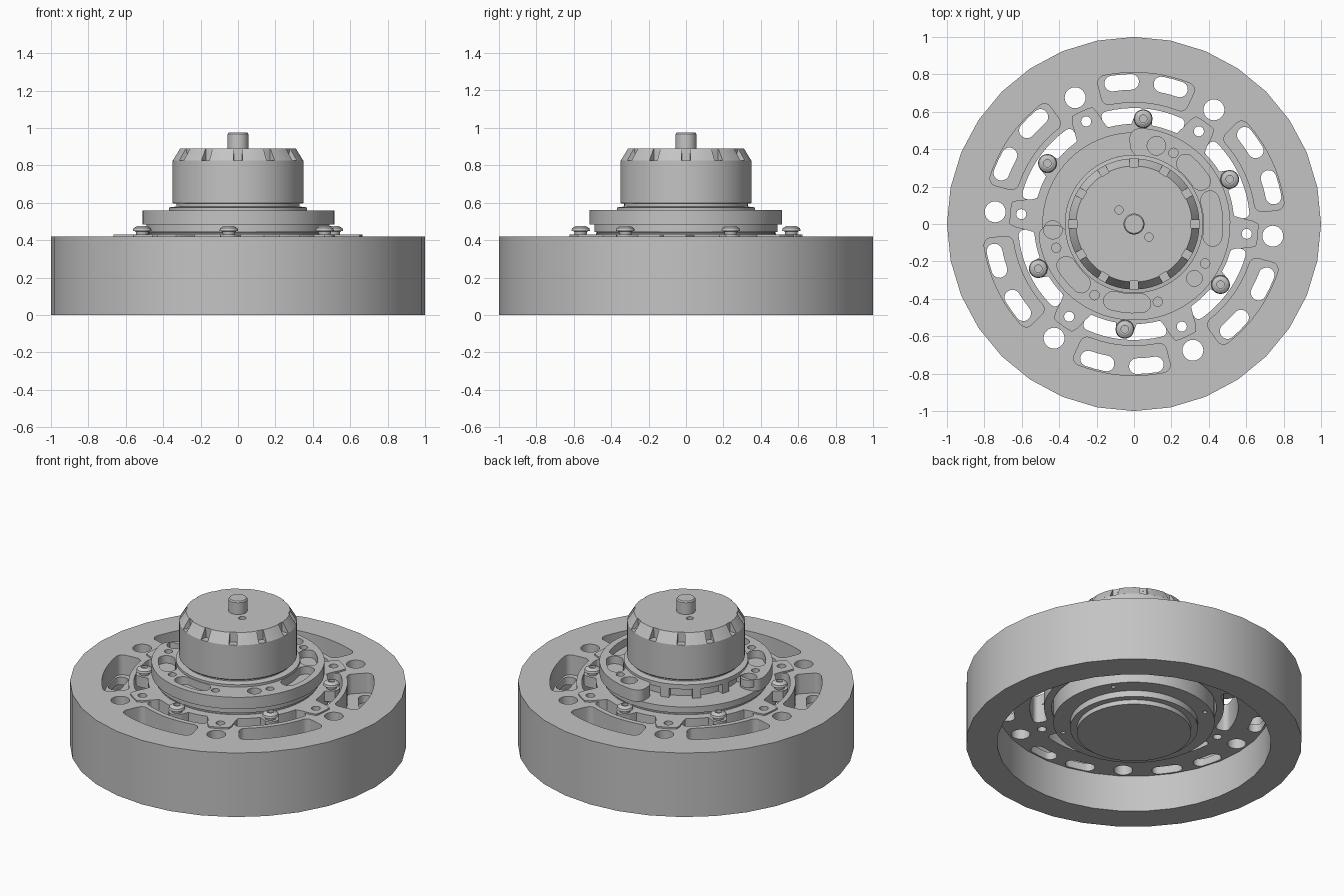
import bpy, bmesh
from math import pi, cos, sin, radians, sqrt

cube = bpy.data.objects.get("Cube")
if cube:
    bpy.data.objects.remove(cube, do_unlink=True)

metal = bpy.data.materials.new("light grey metal")
metal.use_nodes = True
grey = (0.55, 0.55, 0.55, 1)
metal.diffuse_color = grey
metal.node_tree.nodes["Principled BSDF"].inputs["Base Color"].default_value = grey


def finish(name, mesh):
    """Weld, orient, colour and shade a mesh, then link it."""
    bm = bmesh.new()
    bm.from_mesh(mesh)
    bmesh.ops.remove_doubles(bm, verts=bm.verts, dist=1e-5)
    bmesh.ops.recalc_face_normals(bm, faces=bm.faces)
    bm.to_mesh(mesh)
    bm.free()
    mesh.materials.clear()
    mesh.materials.append(metal)
    obj = bpy.data.objects.new(name, mesh)
    bpy.context.collection.objects.link(obj)
    bpy.ops.object.select_all(action='DESELECT')
    obj.select_set(True)
    bpy.context.view_layer.objects.active = obj
    bpy.ops.object.shade_smooth_by_angle(angle=radians(30))
    return obj


def polar(r, deg):
    return r * cos(radians(deg)), r * sin(radians(deg))


def circle(r, n=64, at=(0, 0)):
    return [(at[0] + r * cos(2 * pi * i / n), at[1] + r * sin(2 * pi * i / n)) for i in range(n)]


def sector(r0, r1, mid, half, corner):
    """Rounded ring sector; a large corner makes a curved slot."""
    rm, h = (r0 + r1) / 2, (r1 - r0) / 2
    w = radians(half) * rm
    c = min(corner, h, w)
    pts = []
    for k, (sx, sy) in enumerate(((1, 1), (-1, 1), (-1, -1), (1, -1))):
        for j in range(7):
            a = pi / 2 * (k + j / 6)
            pts.append((sx * (w - c) + c * cos(a), sy * (h - c) + c * sin(a)))
    dense = []
    for (x0, y0), (x1, y1) in zip(pts, pts[1:] + pts[:1]):
        steps = max(1, int(abs(x1 - x0) / 0.04))
        if abs(x1 - x0) + abs(y1 - y0) < 1e-6:
            continue
        dense += [(x0 + (x1 - x0) * i / steps, y0 + (y1 - y0) * i / steps) for i in range(steps)]
    return [polar(rm + y, mid + x / rm * 180 / pi) for x, y in dense]


def plate(name, z0, z1, loops):
    """Flat plate from an outline and its holes."""
    curve = bpy.data.curves.new(name, 'CURVE')
    curve.dimensions = '2D'
    curve.fill_mode = 'BOTH'
    curve.extrude = (z1 - z0) / 2
    for loop in loops:
        s = curve.splines.new('POLY')
        s.points.add(len(loop) - 1)
        for p, (x, y) in zip(s.points, loop):
            p.co = (x, y, 0, 1)
        s.use_cyclic_u = True
    temp = bpy.data.objects.new(name + "_outline", curve)
    bpy.context.collection.objects.link(temp)
    graph = bpy.context.evaluated_depsgraph_get()
    mesh = bpy.data.meshes.new_from_object(temp.evaluated_get(graph))
    bpy.data.objects.remove(temp, do_unlink=True)
    for v in mesh.vertices:
        v.co.z += (z0 + z1) / 2
    return finish(name, mesh)


def lathe(name, profile, n=64, start=0, sweep=360, at=(0, 0), closed=False):
    """Turn a radius and height profile about the vertical."""
    full, m = sweep == 360, len(profile)
    rings = n if full else n + 1
    verts, faces = [], []
    for i in range(rings):
        for r, z in profile:
            x, y = polar(r, start + sweep * i / n)
            verts.append((x + at[0], y + at[1], z))
    for i in range(n):
        a, b = i * m, ((i + 1) % rings) * m
        for j in range(m if closed else m - 1):
            k = (j + 1) % m
            faces.append((a + j, b + j, b + k, a + k))
    if not full:
        faces += [tuple(range(m)), tuple(range((rings - 1) * m, rings * m))]
    mesh = bpy.data.meshes.new(name)
    mesh.from_pydata(verts, [], faces)
    return finish(name, mesh)


spokes = [60 * k - 5 for k in range(6)]
bays = [60 * k + 25 for k in range(6)]

# Wheel: rim, spoked body and slotted web
lathe("wheel_rim", [(0.815, 0), (1, 0), (1, 0.42), (0.815, 0.42)], n=32, closed=True)
common = [circle(0.49)]
for a in spokes:
    common += [circle(0.056, 24, polar(0.745, a)), circle(0.027, 16, polar(0.605, a))]
for a in bays:
    common.append(sector(0.535, 0.62, a, 22, 0.03))
pockets = [sector(0.652, 0.81, a, 19.5, 0.04) for a in bays]
slots = [sector(0.718, 0.802, a + d, 7, 0.042) for a in bays for d in (-10, 10)]
plate("wheel_spokes", 0.29, 0.42, [circle(0.816)] + common + pockets)
plate("wheel_web", 0.24, 0.29, [circle(0.816)] + common + slots)


# Hub flange with six arms and six screw tabs
def flange_radius(deg):
    d = abs((deg + 35) % 60 - 30)
    t = min(1, max(0, (d - 5) / 5))
    r = 0.535 + 0.13 * (1 - t * t * (3 - 2 * t))
    e = radians(30 - d)
    if 0.565 * sin(e) < 0.05:
        r = max(r, 0.565 * cos(e) + sqrt(0.05 ** 2 - (0.565 * sin(e)) ** 2))
    return r


star = [polar(flange_radius(a * 1.5), a * 1.5) for a in range(240)]
plate("hub_flange", 0.36, 0.43, [star, circle(0.47)] +
      [circle(0.027, 16, polar(0.605, a)) for a in spokes])

# Screws with sockets
head = [(0.03, 0.42), (0.035, 0.447), (0.05, 0.45), (0.046, 0.464), (0.028, 0.475),
        (0.02, 0.475), (0.02, 0.46), (0, 0.46)]
for i, a in enumerate(bays):
    lathe("hub_screw_%d" % (i + 1), head, n=20, at=polar(0.565, a))

# Hub cup and its underside
lathe("hub_cup", [(0, 0.07), (0.34, 0.07), (0.34, 0.1), (0.38, 0.1), (0.38, 0.16), (0.48, 0.16),
                  (0.48, 0.435), (0.475, 0.44), (0.49, 0.445), (0.49, 0.485), (0.3, 0.485)])
plate("hub_bottom_ring", 0.14, 0.162, [circle(0.48), circle(0.375)] +
      [circle(0.014, 12, polar(0.44, 34 + 90 * k)) for k in range(4)])

# Open-sided motor mount with slots and bolt holes
mount_slots = [sector(0.375, 0.475, a, h, 0.05) for a, h in
               ((41, 15), (4, 20), (-95, 17), (-140, 15))]
mount_holes = [circle(r, 20, polar(0.435, a)) for a, r in
               ((74, 0.05), (61, 0.025), (-29, 0.025), (-42, 0.042), (-73, 0.025),
                (-119, 0.025), (-163, 0.025), (-176, 0.05))]
mount = sector(0.362, 0.515, -43, 136, 0.06)
plate("mount_floor", 0.483, 0.51, [mount])
plate("motor_mount", 0.51, 0.56, [mount] + mount_slots + mount_holes)

# Motor base with ribs and openings
lathe("motor_base", [(0.33, 0.48), (0.33, 0.545), (0.37, 0.545), (0.37, 0.575), (0.33, 0.58),
                     (0.33, 0.6)])
for k in range(12):
    lathe("base_rib_%d" % (k + 1), [(0.32, 0.484), (0.37, 0.484), (0.37, 0.55), (0.32, 0.55)],
          n=4, start=30 * k + 11, sweep=8, closed=True)

# Motor bell, vent blocks, cap and shaft
lathe("motor_bell", [(0.3, 0.595), (0.345, 0.595), (0.35, 0.6), (0.35, 0.825), (0.305, 0.825),
                     (0.305, 0.87), (0, 0.87)])
for k in range(12):
    lathe("bell_block_%d" % (k + 1), [(0.3, 0.82), (0.35, 0.825), (0.31, 0.89), (0.3, 0.89)],
          n=6, start=30 * k + 4, sweep=22, closed=True)
plate("motor_cap", 0.868, 0.89, [circle(0.306), circle(0.022, 16, (-0.08, 0.075)),
                                 circle(0.022, 16, (0.08, -0.07))])
lathe("motor_shaft", [(0.056, 0.88), (0.056, 0.967), (0.05, 0.975), (0, 0.975)], n=32)
